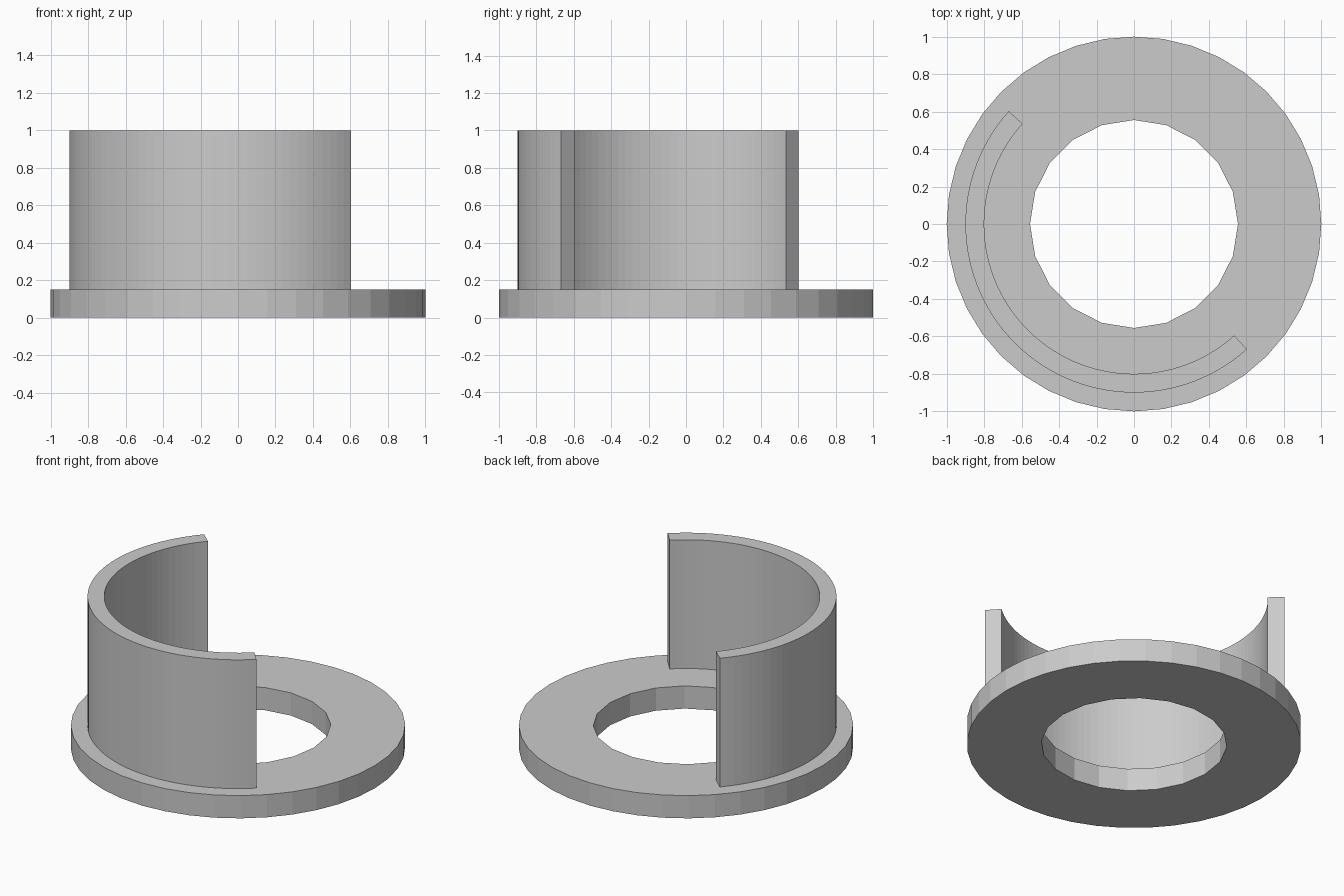
import bpy
import bmesh
from math import cos, sin, radians

cube = bpy.data.objects.get("Cube")
if cube:
    bpy.data.objects.remove(cube, do_unlink=True)

grey = bpy.data.materials.new("grey")
grey.use_nodes = True
colour = (0.6, 0.6, 0.6, 1)
grey.diffuse_color = colour
grey.node_tree.nodes["Principled BSDF"].inputs["Base Color"].default_value = colour


def arc(bm, radius, start, end, steps, z):
    """Row of vertices along an arc, including both ends."""
    angles = [radians(start + (end - start) * i / steps) for i in range(steps + 1)]
    return [bm.verts.new((radius * cos(a), radius * sin(a), z)) for a in angles]


def ring(name, outer, inner, start, end, steps, ratio, bottom, top):
    """Extruded ring sector; each inner segment spans `ratio` outer segments."""
    bm = bmesh.new()
    out = arc(bm, outer, start, end, steps * ratio, bottom)
    inn = arc(bm, inner, start, end, steps, bottom)
    faces = [bm.faces.new(out[i * ratio:(i + 1) * ratio + 1] + [inn[i + 1], inn[i]])
             for i in range(steps)]
    bmesh.ops.remove_doubles(bm, verts=bm.verts[:], dist=0.0001)
    extruded = bmesh.ops.extrude_face_region(bm, geom=bm.faces[:], use_keep_orig=True)
    moved = [g for g in extruded["geom"] if isinstance(g, bmesh.types.BMVert)]
    bmesh.ops.translate(bm, verts=moved, vec=(0, 0, top - bottom))
    bmesh.ops.recalc_face_normals(bm, faces=bm.faces[:])
    mesh = bpy.data.meshes.new(name)
    bm.to_mesh(mesh)
    bm.free()
    mesh.materials.append(grey)
    obj = bpy.data.objects.new(name, mesh)
    bpy.context.collection.objects.link(obj)
    return obj


# Round base flange with a coarser central hole
ring("base_flange", 1.0, 0.555, 0, 360, 20, 2, 0, 0.15)

# Upright curved wall, open towards the back left
ring("curved_wall", 0.9, 0.8, 138, 312, 58, 1, 0.15, 1.0)
